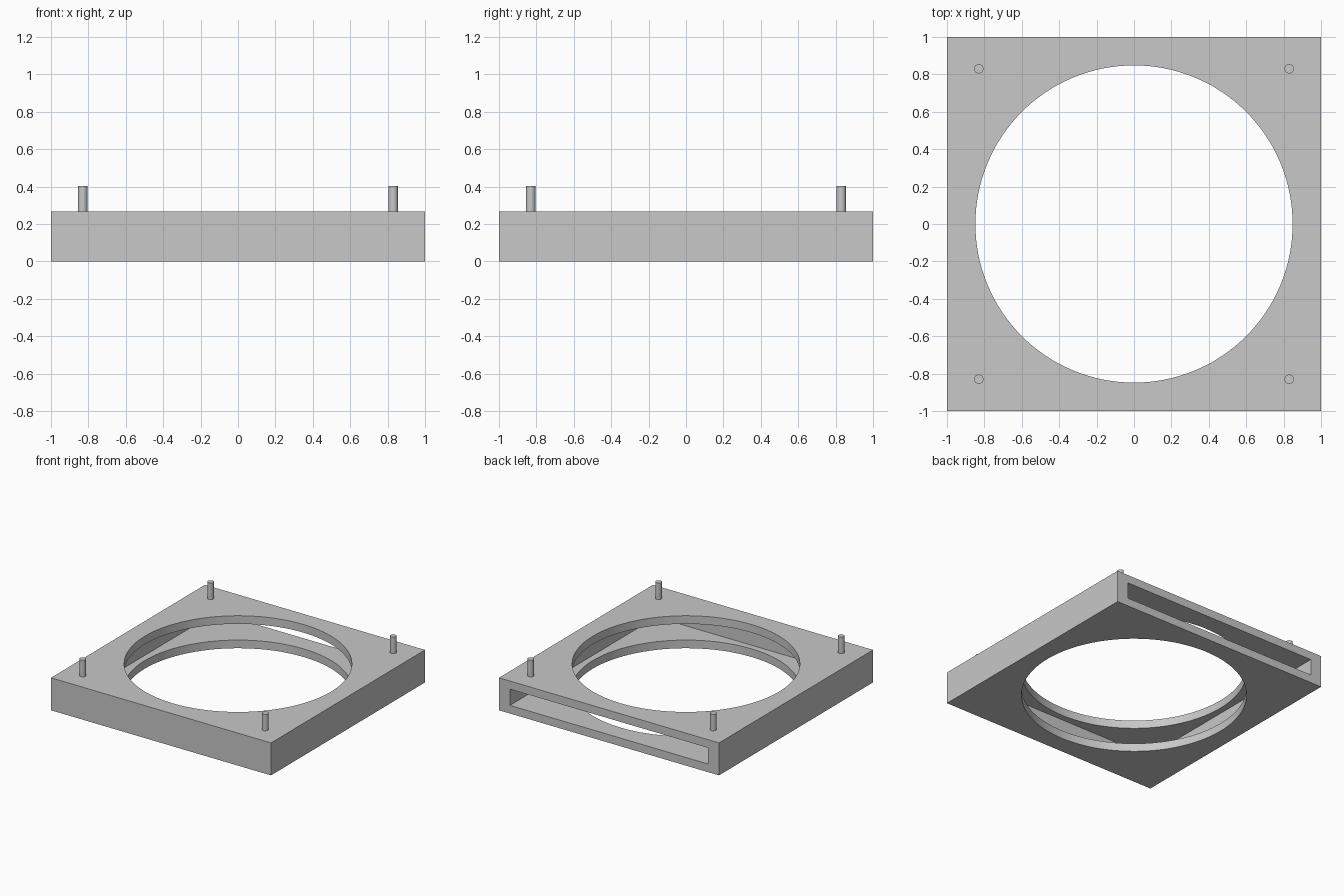
import bpy
import math

if "Cube" in bpy.data.objects:
    bpy.data.objects.remove(bpy.data.objects["Cube"], do_unlink=True)

HEIGHT = 0.267   # body thickness
WALL = 0.1       # side wall thickness around the slot
PLATE = 0.067    # top and bottom plate thickness
PIN = 0.83       # pin offset from the centre

grey = bpy.data.materials.new("light grey")
grey.use_nodes = True
grey.diffuse_color = (0.58, 0.58, 0.58, 1)
grey.node_tree.nodes["Principled BSDF"].inputs["Base Color"].default_value = grey.diffuse_color


def finish(name):
    obj = bpy.context.object
    obj.name = name
    bpy.ops.object.transform_apply(location=False, rotation=False, scale=True)
    obj.data.materials.append(grey)
    return obj


def box(name, x, y, z):
    """Box from (low, high) pairs."""
    spans = (x, y, z)
    bpy.ops.mesh.primitive_cube_add(size=1, location=[(a + b) / 2 for a, b in spans])
    bpy.context.object.scale = [b - a for a, b in spans]
    return finish(name)


def cylinder(name, x, y, low, high, radius, sides):
    bpy.ops.mesh.primitive_cylinder_add(vertices=sides, radius=radius, depth=high - low,
                                        location=(x, y, (low + high) / 2))
    return finish(name)


def smooth(obj):
    bpy.ops.object.select_all(action='DESELECT')
    obj.select_set(True)
    bpy.context.view_layer.objects.active = obj
    bpy.ops.object.shade_smooth_by_angle(angle=math.radians(30))


def cut(body, cutter):
    mod = body.modifiers.new("cut", 'BOOLEAN')
    mod.operation = 'DIFFERENCE'
    mod.solver = 'EXACT'
    mod.object = cutter
    cutter.hide_render = True
    bpy.context.view_layer.objects.active = body
    bpy.ops.object.modifier_apply(modifier=mod.name)
    bpy.data.objects.remove(cutter, do_unlink=True)


# Square body, with a drawer slot open at the back and a round opening through both plates
body = box("frame_body", (-1, 1), (-1, 1), (0, HEIGHT))
cut(body, box("slot_cutter", (WALL - 1, 1 - WALL), (WALL - 1, 1.2), (PLATE, HEIGHT - PLATE)))
cut(body, cylinder("opening_cutter", 0, 0, -0.2, HEIGHT + 0.2, 0.848, 128))
smooth(body)

# Locating pins on the four corners
for side, x in (("right", -PIN), ("left", PIN)):
    for end, y in (("front", -PIN), ("back", PIN)):
        smooth(cylinder(f"pin_{end}_{side}", x, y, HEIGHT - 0.01, 0.403, 0.025, 32))
